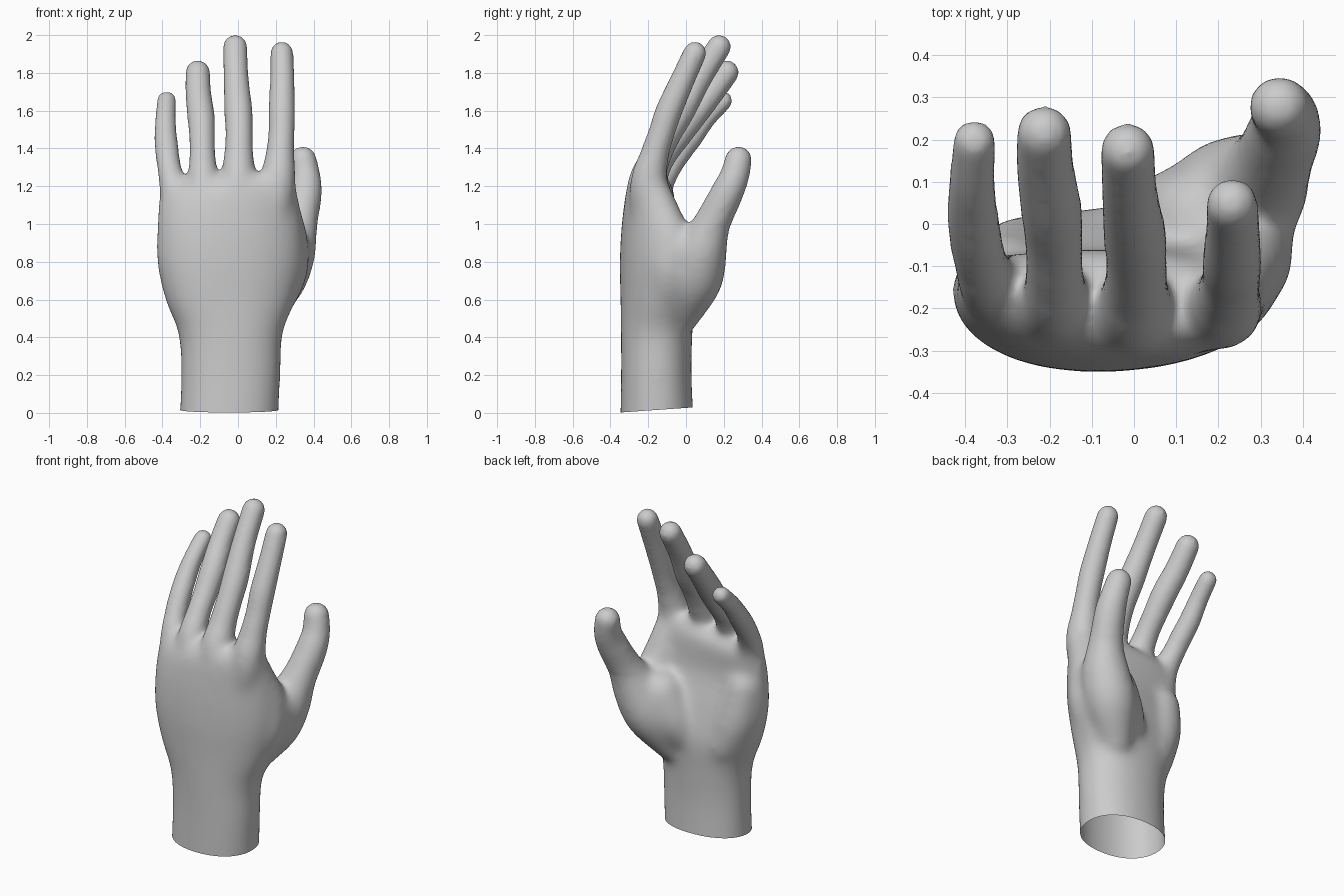
import bpy, bmesh, math
from mathutils import Vector

if "Cube" in bpy.data.objects:
    bpy.data.objects.remove(bpy.data.objects["Cube"])

bm = bmesh.new()
SEG = 28


def spline(rows, steps=5):
    """Catmull-Rom resampling of rows of numbers."""
    out = []
    n = len(rows)
    for i in range(n - 1):
        a, b, c, d = rows[max(i - 1, 0)], rows[i], rows[i + 1], rows[min(i + 2, n - 1)]
        for k in range(steps):
            t = k / steps
            out.append([0.5 * (2 * q + (r - p) * t + (2 * p - 5 * q + 4 * r - s) * t * t
                               + (3 * q - p - 3 * r + s) * t ** 3)
                        for p, q, r, s in zip(a, b, c, d)])
    out.append(list(rows[-1]))
    return out


def loft(rings):
    """Closed skin through a list of point rings."""
    vs = [[bm.verts.new(p) for p in ring] for ring in rings]
    for a, b in zip(vs, vs[1:]):
        for i in range(SEG):
            j = (i + 1) % SEG
            bm.faces.new((a[i], a[j], b[j], b[i]))
    bm.faces.new(vs[0][::-1])
    bm.faces.new(vs[-1])


def tube(*rows):
    """Round-ended tube through (x, y, z, radius) points."""
    pts = spline(rows)
    pos = [Vector(p[:3]) for p in pts]
    rad = [p[3] for p in pts]
    n = len(pos)
    tan = [(pos[min(i + 1, n - 1)] - pos[max(i - 1, 0)]).normalized() for i in range(n)]
    caps = [math.radians(a) for a in (18, 36, 54, 70, 84)]
    stations = [(pos[0] - tan[0] * rad[0] * math.sin(a), tan[0], rad[0] * math.cos(a)) for a in caps[::-1]]
    stations += list(zip(pos, tan, rad))
    stations += [(pos[-1] + tan[-1] * rad[-1] * math.sin(a), tan[-1], rad[-1] * math.cos(a)) for a in caps]
    rings = []
    for p, t, r in stations:
        u = Vector((0.93, 0.37, 0)).cross(t).normalized()
        v = t.cross(u)
        rings.append([p + r * (u * math.cos(2 * math.pi * i / SEG) + v * math.sin(2 * math.pi * i / SEG))
                      for i in range(SEG)])
    loft(rings)


# wrist and palm: z, left x, right x, left mid y, right mid y, back depth, front depth
palm = [
    (-0.10, -.315, .212, -.15, -.15, .200, .195),
    (0.20, -.303, .226, -.155, -.155, .190, .185),
    (0.42, -.317, .238, -.155, -.15, .193, .187),
    (0.60, -.387, .305, -.15, -.12, .212, .175),
    (0.80, -.431, .350, -.15, -.11, .220, .130),
    (1.00, -.431, .340, -.15, -.13, .200, .085),
    (1.18, -.418, .300, -.14, -.17, .158, .090),
    (1.25, -.375, .270, -.15, -.18, .095, .050),
]
rings = []
for z, xl, xr, yl, yr, db, df in spline(palm):
    ring = []
    for i in range(SEG):
        a = 2 * math.pi * i / SEG
        c, s = (math.copysign(abs(f) ** 0.92, f) for f in (math.cos(a), math.sin(a)))
        u = (c + 1) / 2
        tilt = 0.04 * c * max(0, min(1, (z - 1.0) / 0.2))
        ring.append((xl + (xr - xl) * u, yl + (yr - yl) * u + s * (df if s > 0 else db), z + tilt))
    rings.append(ring)
loft(rings)

# index, middle, ring and little fingers, each starting inside the palm
tube((.17, -.19, .95, .09), (.207, -.20, 1.2, .100), (.222, -.168, 1.36, .077), (.230, -.13, 1.48, .070),
     (.232, -.09, 1.6, .071), (.234, -.015, 1.77, .065), (.232, .047, 1.905, .062))
tube((0, -.22, .95, .10), (.002, -.215, 1.2, .100), (.004, -.155, 1.36, .078), (.006, -.095, 1.48, .073),
     (.002, -.025, 1.6, .075), (-.01, .07, 1.77, .067), (-.015, .175, 1.938, .065))
tube((-.17, -.21, .95, .10), (-.183, -.195, 1.2, .090), (-.188, -.125, 1.35, .070), (-.19, -.045, 1.46, .069),
     (-.196, .035, 1.57, .073), (-.21, .13, 1.69, .069), (-.213, .215, 1.802, .066))
tube((-.31, -.165, .95, .09), (-.338, -.15, 1.17, .080), (-.365, -.085, 1.3, .065), (-.376, -.025, 1.39, .063),
     (-.383, .03, 1.46, .061), (-.383, .105, 1.56, .055), (-.378, .195, 1.652, .052))

# thumb with its muscle
tube((.12, -.02, .52, .10), (.21, .045, .70, .148), (.28, .085, .86, .136), (.325, .14, 1.01, .100),
     (.355, .213, 1.16, .089), (.358, .255, 1.25, .079), (.344, .278, 1.34, .072))
# thumb mound toward the palm centre
tube((.04, -.06, .60, .13), (.10, -.01, .70, .14), (.16, .01, .84, .13))
# fleshy web running from the wrist past the thumb root to the index knuckle
tube((.15, -.11, .55, .12), (.245, -.085, .75, .125), (.255, -.085, .92, .115), (.235, -.13, 1.06, .10),
     (.215, -.18, 1.18, .095))
tube((.265, -.06, .84, .11), (.285, .03, .88, .10), (.29, .08, .90, .10))
# heel pad below the little finger
tube((-.20, -.10, .58, .13), (-.27, -.12, .75, .135), (-.31, -.135, .95, .11))

bmesh.ops.recalc_face_normals(bm, faces=bm.faces)
mesh = bpy.data.meshes.new("hand")
bm.to_mesh(mesh)
bm.free()
hand = bpy.data.objects.new("hand", mesh)
bpy.context.collection.objects.link(hand)
bpy.context.view_layer.objects.active = hand
hand.select_set(True)

# fuse the parts into one skin
rm = hand.modifiers.new("fuse", 'REMESH')
rm.mode = 'VOXEL'
rm.voxel_size = 0.014
bpy.ops.object.modifier_apply(modifier=rm.name)

# soften the palm strongly and the fingers lightly
soft = hand.vertex_groups.new(name="soft")
for v in hand.data.vertices:
    x, y, z = v.co
    digit = max((z - 1.22) / 0.12, (y - 0.12) / 0.08 if z > 1.0 else 0)
    soft.add([v.index], 1 - 0.8 * max(0, min(1, digit)), 'REPLACE')
sm = hand.modifiers.new("soften", 'SMOOTH')
sm.factor = 0.5
sm.iterations = 55
sm.vertex_group = "soft"
bpy.ops.object.modifier_apply(modifier=sm.name)

# open cut at the wrist
bm = bmesh.new()
bm.from_mesh(hand.data)
bmesh.ops.bisect_plane(bm, geom=bm.verts[:] + bm.edges[:] + bm.faces[:], plane_co=(0, -.35, 0.002),
                       plane_no=(0, -.07, 1), clear_inner=True)
bm.to_mesh(hand.data)
bm.free()
bpy.ops.object.shade_smooth()
